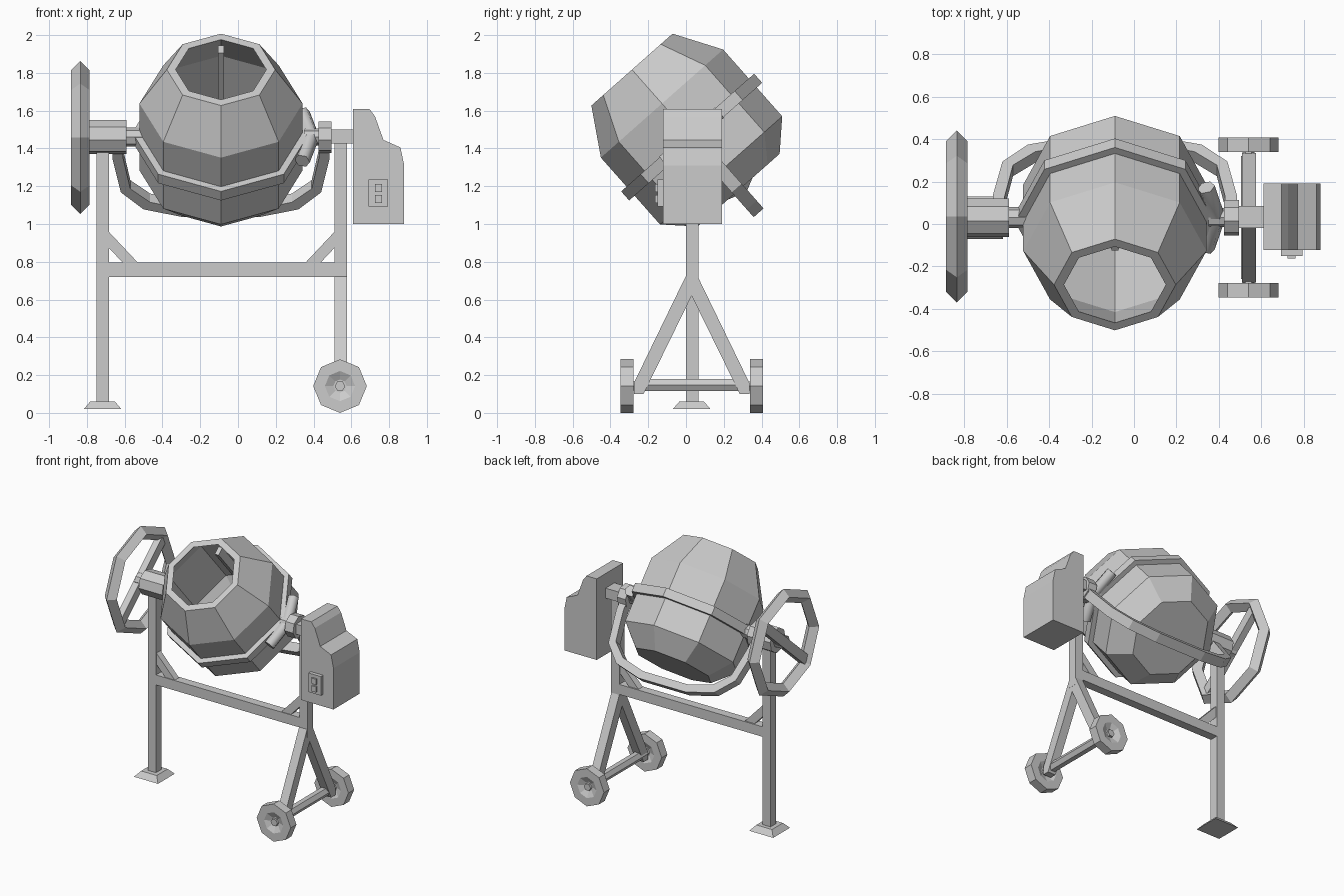
import bpy, bmesh
from math import sin, cos, pi, radians
from mathutils import Matrix, Vector

if "Cube" in bpy.data.objects:
    bpy.data.objects.remove(bpy.data.objects["Cube"])

grey = bpy.data.materials.new("plain grey")
grey.use_nodes = True
grey.diffuse_color = (0.6, 0.6, 0.6, 1)
grey.node_tree.nodes["Principled BSDF"].inputs["Base Color"].default_value = (0.6, 0.6, 0.6, 1)

# Tilted drum frame: local x = world x, local z = drum axis toward the mouth
TILT = Matrix.Rotation(radians(41.5), 4, 'X')
DRUM = Matrix.Translation((-0.09, 0.03, 1.46)) @ TILT
ALONG_X = Matrix.Rotation(pi / 2, 4, 'Y')
ALONG_Y = Matrix.Rotation(-pi / 2, 4, 'X')
MID = 0.03  # y of the frame plane


def finish(name, bm, matrix=Matrix()):
    bmesh.ops.remove_doubles(bm, verts=bm.verts, dist=1e-5)
    bmesh.ops.transform(bm, matrix=matrix, verts=bm.verts)
    bmesh.ops.recalc_face_normals(bm, faces=bm.faces)
    mesh = bpy.data.meshes.new(name)
    bm.to_mesh(mesh)
    bm.free()
    mesh.materials.append(grey)
    obj = bpy.data.objects.new(name, mesh)
    bpy.context.collection.objects.link(obj)
    return obj


def lathe(name, profile, sides, matrix, closed=False, turn=0.0):
    """Revolve (radius, height) points about local z."""
    bm = bmesh.new()
    rings = []
    for r, h in profile:
        angles = [turn + 2 * pi * i / sides for i in range(sides)]
        rings.append([bm.verts.new((r * cos(a), r * sin(a), h)) for a in angles])
    pairs = list(zip(rings, rings[1:]))
    if closed:
        pairs.append((rings[-1], rings[0]))
    for a, b in pairs:
        for i in range(sides):
            j = (i + 1) % sides
            bm.faces.new((a[i], a[j], b[j], b[i]))
    return finish(name, bm, matrix)


def rod(name, radius, start, end, sides, y=MID, z=1.46, turn=0.0):
    """Capped cylinder along x."""
    return lathe(name, [(0, start), (radius, start), (radius, end), (0, end)], sides,
                 Matrix.Translation((0, y, z)) @ ALONG_X, turn=turn)


def box(name, lo, hi, matrix=Matrix()):
    bm = bmesh.new()
    bmesh.ops.create_cube(bm, size=1)
    lo, hi = Vector(lo), Vector(hi)
    for v in bm.verts:
        v.co = Vector([(a + b) / 2 + c * (b - a) for a, b, c in zip(lo, hi, v.co)])
    return finish(name, bm, matrix)


def plate(name, outline, lo, hi, matrix=Matrix()):
    """Extrude an (x, z) outline along y from lo to hi."""
    bm = bmesh.new()
    face = bm.faces.new([bm.verts.new((x, lo, z)) for x, z in outline])
    new = bmesh.ops.extrude_face_region(bm, geom=[face])["geom"]
    verts = [g for g in new if isinstance(g, bmesh.types.BMVert)]
    bmesh.ops.translate(bm, vec=(0, hi - lo, 0), verts=verts)
    return finish(name, bm, matrix)


# Drum: hollow shell with a thick mouth rim
lathe("drum", [(0, -0.375), (0.29, -0.375), (0.432, -0.235), (0.432, 0.237),
               (0.287, 0.477), (0.24, 0.477), (0.395, 0.225), (0.395, -0.22),
               (0.27, -0.345), (0, -0.345)], 8, DRUM)
lathe("drum_band", [(0.42, -0.032), (0.47, -0.032), (0.47, 0.032), (0.42, 0.032)],
      8, DRUM, closed=True)
box("mixing_blade", (-0.017, 0.18, -0.35), (0.017, 0.24, 0.437), DRUM)

# Cradle: U-shaped bar under the drum
outer = [(0.575, 0.02), (0.575, -0.12), (0.53, -0.36), (0.41, -0.48), (0.2, -0.535)]
inner = [(0.52, 0.02), (0.52, -0.11), (0.48, -0.335), (0.375, -0.43), (0.185, -0.48)]
mirror = lambda pts: [(-x, z) for x, z in reversed(pts)]
cradle_bm = bmesh.new()
tracks = []
for path, y in ((outer, -0.035), (outer, 0.035), (inner, 0.035), (inner, -0.035)):
    tracks.append([cradle_bm.verts.new((x, y, z)) for x, z in path + mirror(path)])
for k in range(4):
    a, b = tracks[k], tracks[(k + 1) % 4]
    for i in range(len(a) - 1):
        cradle_bm.faces.new((a[i], a[i + 1], b[i + 1], b[i]))
for end in (0, -1):
    cradle_bm.faces.new([t[end] for t in tracks])
finish("cradle", cradle_bm, DRUM)

# Pivots on both sides
rod("left_pivot_housing", 0.092, -0.785, -0.59, 8, turn=radians(10))
rod("left_pivot_shaft", 0.05, -0.85, -0.5, 8)
rod("right_pivot_housing", 0.085, 0.425, 0.495, 8, turn=radians(10))
rod("right_pivot_shaft", 0.045, 0.35, 0.43, 8)
box("motor_shaft_block", (0.49, -0.02, 1.425), (0.62, 0.085, 1.5))

# Bent bracket that hugs the band on the motor side
bracket = bpy.data.curves.new("bracket_path", 'CURVE')
bracket.dimensions = '3D'
bracket.bevel_depth = 0.042
bracket.bevel_resolution = 1
bracket.use_fill_caps = True
spline = bracket.splines.new('POLY')
spline.points.add(2)
for p, (x, y) in zip(spline.points, ((0.43, -0.19), (0.48, 0), (0.43, 0.19))):
    p.co = (x, y, 0, 1)
bracket.materials.append(grey)
bracket_obj = bpy.data.objects.new("band_bracket", bracket)
bracket_obj.matrix_world = DRUM
bpy.context.collection.objects.link(bracket_obj)

# Tipping handwheel with a single crossbar
WHEEL = Matrix.Translation((-0.835, 0.035, 1.457))
lathe("handwheel_rim", [(0.405, 0), (0.355, 0.05), (0.305, 0), (0.355, -0.05)],
      8, WHEEL @ ALONG_X, closed=True)
box("handwheel_crossbar", (-0.025, -0.335, -0.035), (0.025, 0.335, 0.035), WHEEL @ TILT)

# Frame
box("left_post", (-0.75, 0, 0.05), (-0.683, 0.065, 1.4))
box("right_post", (0.51, 0, 0.66), (0.577, 0.065, 1.45))
box("cross_beam", (-0.69, 0, 0.72), (0.52, 0.065, 0.795))
for name, x, s in (("left_brace", -0.685, 1), ("right_brace", 0.512, -1)):
    plate(name, [(x, 0.96), (x + s * 0.16, 0.79), (x + s * 0.08, 0.79), (x, 0.875)],
          MID - 0.025, MID + 0.025)
lathe("left_foot", [(0, 0.02), (0.141, 0.02), (0.092, 0.06), (0, 0.06)], 4,
      Matrix.Translation((-0.717, MID, 0)), turn=pi / 4)

# A-frame legs, axle and road wheels
QUARTER = Matrix.Translation((0.543, MID, 0)) @ Matrix.Rotation(pi / 2, 4, 'Z')
for name, s in (("front_leg", -1), ("back_leg", 1)):
    plate(name, [(0, 0.62), (0, 0.74), (s * 0.033, 0.72), (s * 0.305, 0.16),
                 (s * 0.305, 0.1), (s * 0.255, 0.1)], -0.033, 0.033, QUARTER)
    hub = Matrix.Translation((0.54, MID + s * 0.343, 0.142)) @ ALONG_Y
    lathe(name.replace("leg", "wheel"),
          [(0, -0.012), (0.035, -0.012), (0.08, -0.034), (0.142, -0.034),
           (0.142, 0.034), (0.08, 0.034), (0.035, 0.012), (0, 0.012)], 8, hub)
    lathe(name.replace("leg", "wheel_hub"),
          [(0, -0.06), (0.028, -0.06), (0.028, 0.03), (0, 0.03)] if s > 0 else
          [(0, -0.03), (0.028, -0.03), (0.028, 0.06), (0, 0.06)], 6, hub)
lathe("axle", [(0, -0.29), (0.036, -0.29), (0.036, 0.29), (0, 0.29)], 6,
      Matrix.Translation((0.54, MID, 0.147)) @ ALONG_Y)

# Motor housing with its switch
plate("motor_housing", [(0.61, 1.0), (0.88, 1.0), (0.88, 1.31), (0.86, 1.405), (0.77, 1.445),
                        (0.725, 1.57), (0.695, 1.61), (0.61, 1.61)], -0.122, 0.19)
box("switch_box", (0.692, -0.15, 1.092), (0.795, -0.12, 1.235))
for name, z in (("upper_button", 1.19), ("lower_button", 1.133)):
    box(name, (0.724, -0.163, z - 0.021), (0.762, -0.145, z + 0.021))
